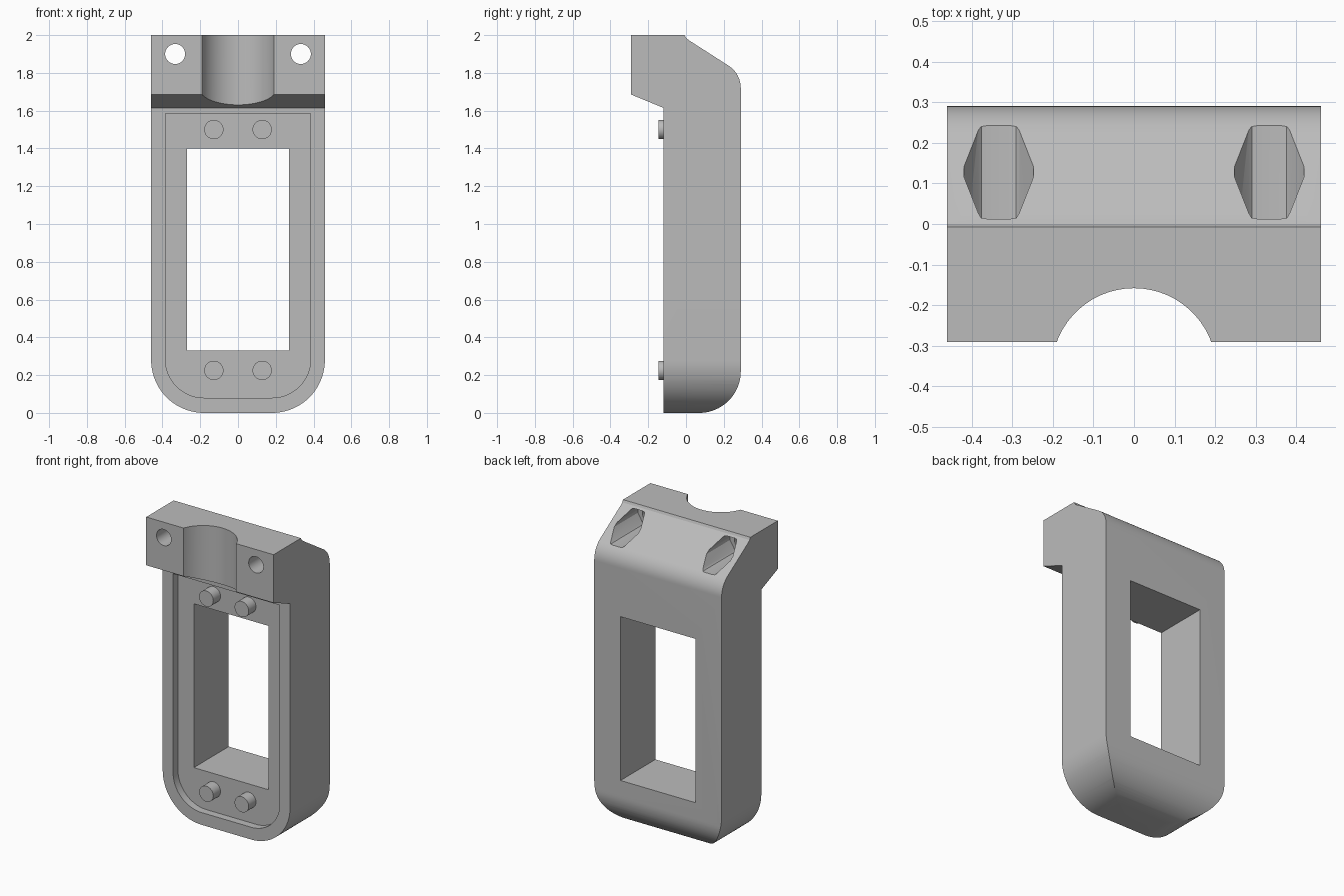
import bpy
import bmesh
from math import cos, sin, radians
from mathutils import Vector

if "Cube" in bpy.data.objects:
    bpy.data.objects.remove(bpy.data.objects["Cube"])

grey = bpy.data.materials.new("plain grey")
grey.use_nodes = True
COLOUR = (0.5, 0.5, 0.5, 1)
grey.diffuse_color = COLOUR
grey.node_tree.nodes["Principled BSDF"].inputs["Base Color"].default_value = COLOUR


def arc(cu, cv, r, a0, a1, steps=20):
    """Points on an arc, angles in degrees."""
    angles = [radians(a0 + (a1 - a0) * i / steps) for i in range(steps + 1)]
    return [(cu + r * cos(a), cv + r * sin(a)) for a in angles]


def prism(name, outline, axis, start, end):
    """Extrude a 2D outline along x (outline is y,z), y (x,z) or z (x,y)."""
    place = {"x": lambda u, v: Vector((start, u, v)),
             "y": lambda u, v: Vector((u, start, v)),
             "z": lambda u, v: Vector((u, v, start))}[axis]
    step = {"x": (1, 0, 0), "y": (0, 1, 0), "z": (0, 0, 1)}[axis]
    bm = bmesh.new()
    face = bm.faces.new([bm.verts.new(place(u, v)) for u, v in outline])
    bottom = bmesh.ops.duplicate(bm, geom=[face])["geom"]
    bmesh.ops.delete(bm, geom=[g for g in bottom if isinstance(g, bmesh.types.BMVert)])
    grown = bmesh.ops.extrude_face_region(bm, geom=[face], use_keep_orig=True)["geom"]
    moved = [g for g in grown if isinstance(g, bmesh.types.BMVert)]
    bmesh.ops.translate(bm, verts=moved, vec=Vector(step) * (end - start))
    bmesh.ops.recalc_face_normals(bm, faces=bm.faces)
    mesh = bpy.data.meshes.new(name)
    bm.to_mesh(mesh)
    bm.free()
    mesh.materials.append(grey)
    obj = bpy.data.objects.new(name, mesh)
    bpy.context.collection.objects.link(obj)
    return obj


def combine(target, tool, operation):
    """Apply a boolean and remove the tool."""
    mod = target.modifiers.new("cut", "BOOLEAN")
    mod.operation, mod.object, mod.solver = operation, tool, "EXACT"
    bpy.context.view_layer.update()
    graph = bpy.context.evaluated_depsgraph_get()
    result = bpy.data.meshes.new_from_object(target.evaluated_get(graph))
    target.modifiers.clear()
    target.data = result
    bpy.data.objects.remove(tool)


def rounded_plate(half, bottom, top, r):
    """Upright plate outline with rounded lower corners."""
    return ([(half, top), (-half, top)]
            + arc(-half + r, bottom + r, r, 180, 270)
            + arc(half - r, bottom + r, r, 270, 360))


# Housing: side profile with clamp block, sloped shoulder and rounded heel
side = ([(-.12, 0)] + arc(.07, .22, .22, 270, 360)
        + arc(.15, 1.72, .14, 0, 57, 12)
        + [(.015, 1.973), (0, 1.985), (-.007, 2), (-.29, 2), (-.29, 1.685), (-.12, 1.615)])
body = prism("housing", side, "x", -.46, .46)
combine(body, prism("outline", rounded_plate(.46, 0, 2.1, .28), "y", -.5, .5), "INTERSECT")

# Recess inside the front rim, and the window through the body
combine(body, prism("recess", rounded_plate(.385, .08, 1.585, .205), "y", -.2, -.07), "DIFFERENCE")
window = [(-.27, .33), (.27, .33), (.27, 1.4), (-.27, 1.4)]
combine(body, prism("window", window, "y", -.5, .5), "DIFFERENCE")

# Half-round groove in the clamp block
combine(body, prism("groove", arc(0, -.361, .203, 0, 354, 59), "z", 1.6, 2.1), "DIFFERENCE")

# Bolt holes with hexagonal nut pockets behind
quarter = [(.085, .009), (.05, .066), (.043, .073), (.028, .075)]
upper = quarter + [(-u, v) for u, v in reversed(quarter)]
hexagon = upper + [(u, -v) for u, v in reversed(upper)]
for s in (-1, 1):
    cx = s * .333
    nut = [(cx + u, 1.9 + v) for u, v in hexagon]
    combine(body, prism("pocket", nut, "y", -.1, .5), "DIFFERENCE")
    combine(body, prism("hole", arc(cx, 1.9, .053, 0, 348.75, 31), "y", -.5, .1), "DIFFERENCE")
parts = [body]

# Locating pins on the recess floor
for x, side_name in ((-.128, "right"), (.128, "left")):
    for z, level in ((.225, "lower"), (1.5, "upper")):
        disc = arc(x, z, .051, 0, 348.75, 31)
        parts.append(prism(f"{level}_{side_name}_pin", disc, "y", -.145, -.065))

# Smooth the curved faces, keep edges sharp
bpy.context.view_layer.update()
bpy.ops.object.select_all(action="DESELECT")
for part in parts:
    part.select_set(True)
bpy.context.view_layer.objects.active = body
bpy.ops.object.shade_smooth_by_angle(angle=radians(25))
